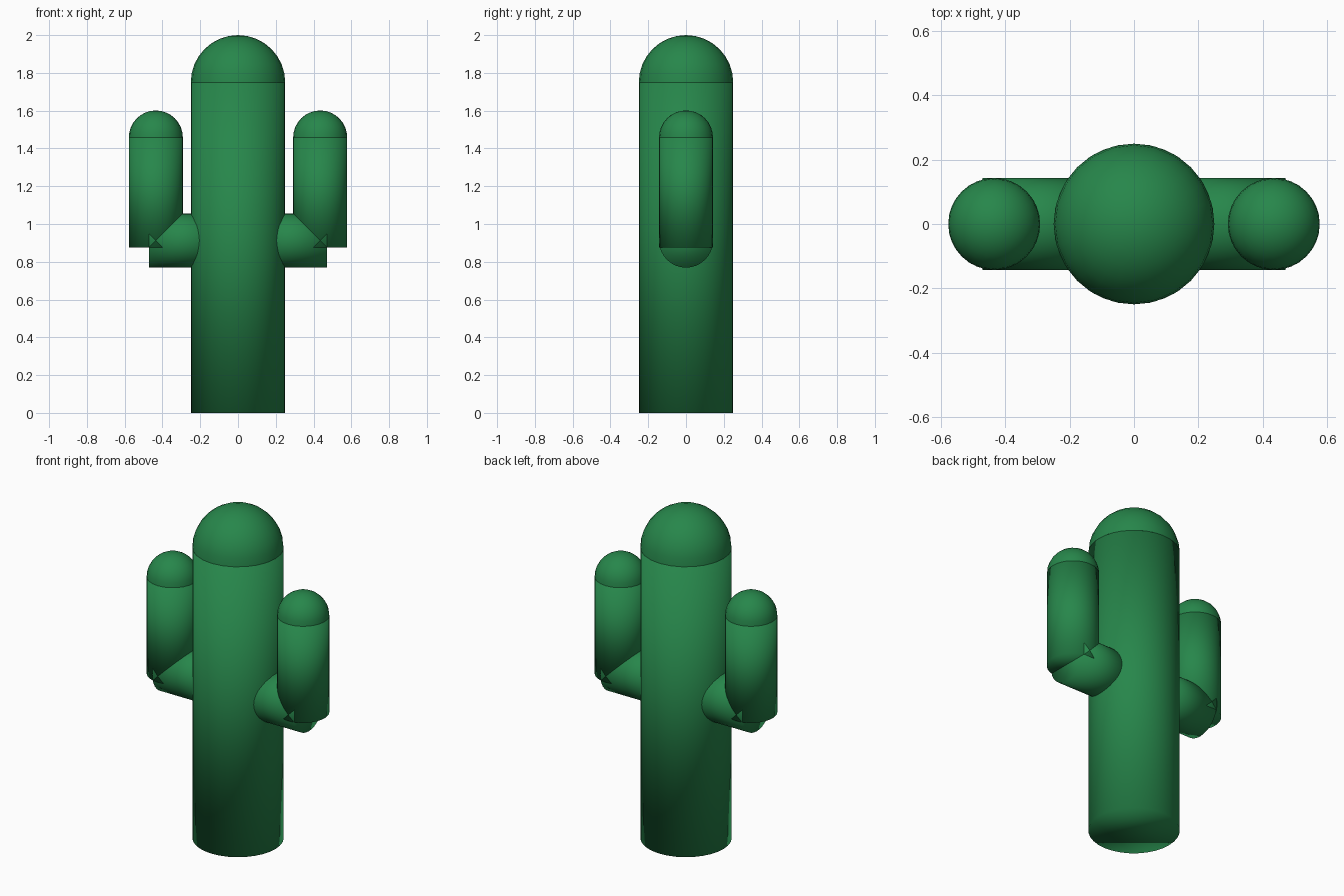
import bpy
import bmesh
from math import pi
from mathutils import Matrix, Vector

if "Cube" in bpy.data.objects:
    bpy.data.objects.remove(bpy.data.objects["Cube"], do_unlink=True)

# Single plant colour
green = bpy.data.materials.new("cactus_green")
green.use_nodes = True
colour = (0.02, 0.24, 0.07, 1)
green.diffuse_color = colour
bsdf = next(n for n in green.node_tree.nodes if n.type == 'BSDF_PRINCIPLED')
bsdf.inputs["Base Color"].default_value = colour
bsdf.inputs["Roughness"].default_value = 0.8


def finish(name, bm):
    """Turn a bmesh into a smooth-shaded green object."""
    for face in bm.faces:
        face.smooth = True
    mesh = bpy.data.meshes.new(name)
    bm.to_mesh(mesh)
    bm.free()
    mesh.materials.append(green)
    obj = bpy.data.objects.new(name, mesh)
    bpy.context.collection.objects.link(obj)
    return obj


def stem(name, start, end, radius):
    """Capped cylinder between two points."""
    start, end = Vector(start), Vector(end)
    axis = end - start
    turn = axis.to_track_quat('Z', 'Y').to_matrix().to_4x4()
    bm = bmesh.new()
    bmesh.ops.create_cone(bm, cap_ends=True, segments=32, radius1=radius,
                          radius2=radius, depth=axis.length,
                          matrix=Matrix.Translation((start + end) / 2) @ turn)
    return finish(name, bm)


def dome(name, centre, radius):
    """Upper half of a sphere."""
    bm = bmesh.new()
    bmesh.ops.create_uvsphere(bm, u_segments=24, v_segments=16, radius=radius)
    low = [v for v in bm.verts if v.co.z < -radius * 0.01]
    bmesh.ops.delete(bm, geom=low, context='VERTS')
    bmesh.ops.translate(bm, verts=bm.verts, vec=centre)
    return finish(name, bm)


# Trunk
TRUNK_R, TRUNK_H = 0.25, 1.75
stem("trunk", (0, 0, 0), (0, 0, TRUNK_H), TRUNK_R)
dome("trunk_dome", (0, 0, TRUNK_H), TRUNK_R)

# Arms: a horizontal branch meeting an upright one on each side
ARM_R, ARM_X = 0.143, 0.435
for side, s in (("left", 1), ("right", -1)):
    stem(side + "_branch", (s * 0.1, 0, 0.912), (s * 0.472, 0, 0.912), ARM_R)
    stem(side + "_arm", (s * ARM_X, 0, 0.876), (s * ARM_X, 0, 1.458), ARM_R)
    dome(side + "_arm_dome", (s * ARM_X, 0, 1.458), ARM_R)
